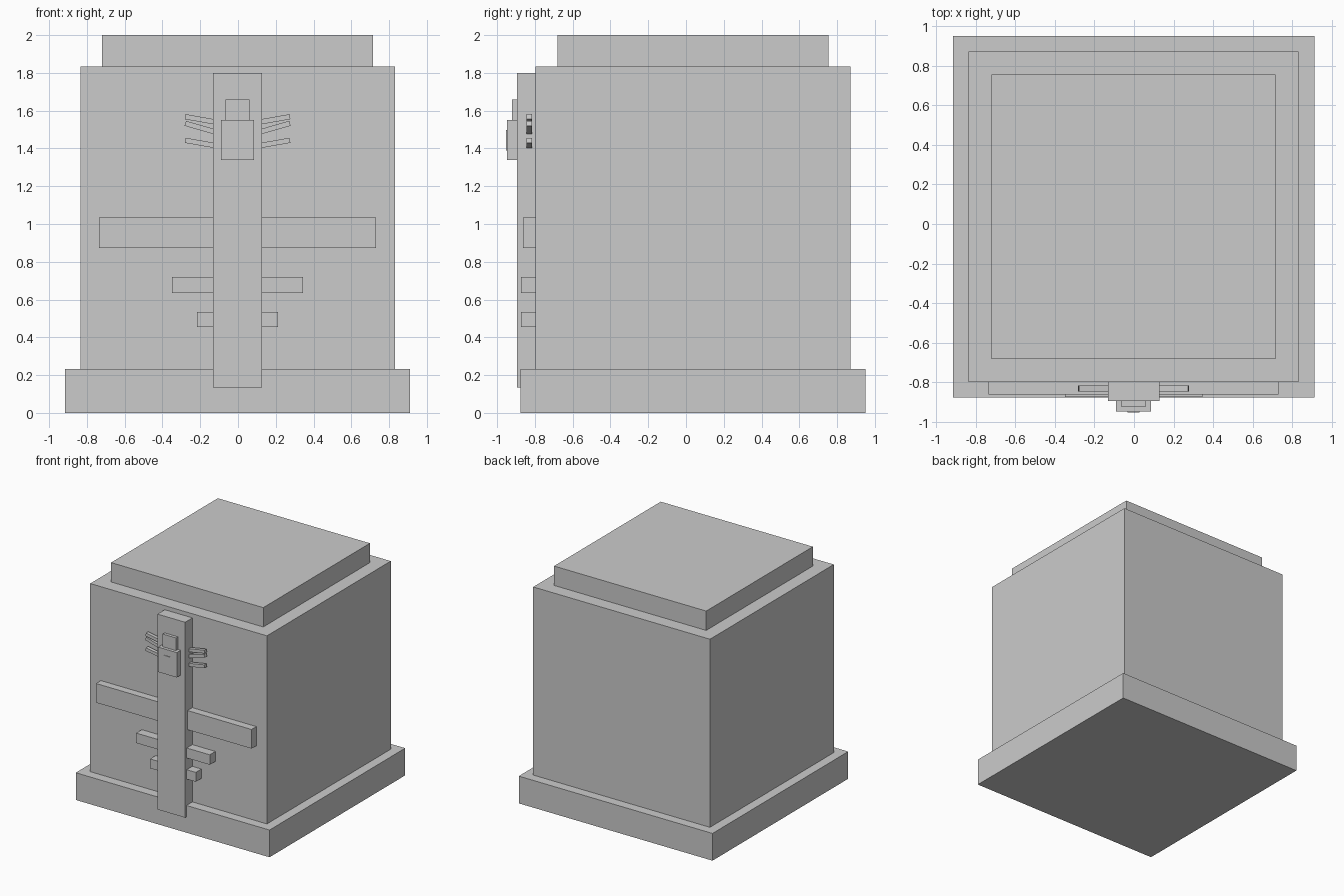
import bpy
from math import radians, cos, sin

if "Cube" in bpy.data.objects:
    bpy.data.objects.remove(bpy.data.objects["Cube"], do_unlink=True)

# Single stone colour
stone = bpy.data.materials.new("light grey stone")
stone.use_nodes = True
grey = (0.6, 0.6, 0.6, 1)
stone.diffuse_color = grey
stone.node_tree.nodes["Principled BSDF"].inputs["Base Color"].default_value = grey

MID = -0.002    # x of the symmetry plane
WALL = -0.797   # y of the body's front face


def box(name, centre, size, tilt=0):
    bpy.ops.mesh.primitive_cube_add(size=1, location=centre, rotation=(0, tilt, 0))
    obj = bpy.context.object
    obj.name = name
    obj.scale = size
    obj.data.materials.append(stone)
    return obj


def slab(name, half_width, y0, y1, z0, z1):
    return box(name, (MID, (y0 + y1) / 2, (z0 + z1) / 2),
               (2 * half_width, y1 - y0, z1 - z0))


# Stepped block
slab("base", 0.913, -0.877, 0.95, 0, 0.232)
slab("body", 0.833, WALL, 0.87, 0.232, 1.835)
slab("top_slab", 0.717, -0.681, 0.755, 1.835, 2)

# Vertical strip with its crossbars
slab("front_strip", 0.13, -0.895, WALL, 0.135, 1.8)
slab("wide_crossbar", 0.733, -0.862, WALL, 0.872, 1.035)
slab("middle_crossbar", 0.347, -0.873, WALL, 0.635, 0.72)
slab("lower_crossbar", 0.215, -0.873, WALL, 0.455, 0.535)

# Raised ornament
slab("ornament_plate", 0.088, -0.947, -0.895, 1.338, 1.55)
slab("ornament_cap", 0.063, -0.921, -0.895, 1.55, 1.658)
slab("ornament_boss", 0.03, -0.952, -0.947, 1.39, 1.497)

# Thin slanted bars, mirrored on both sides of the strip
LENGTH = 0.22
for label, tip_z, degrees in (("upper", 1.568, 10), ("middle", 1.533, 16), ("lower", 1.443, 10)):
    angle = radians(degrees)
    for side, sign in (("left", 1), ("right", -1)):
        x = MID + sign * (0.277 - LENGTH / 2 * cos(angle))
        z = tip_z - LENGTH / 2 * sin(angle)
        box(f"{label}_{side}_slanted_bar", (x, -0.83, z), (LENGTH, 0.03, 0.027), -sign * angle)
